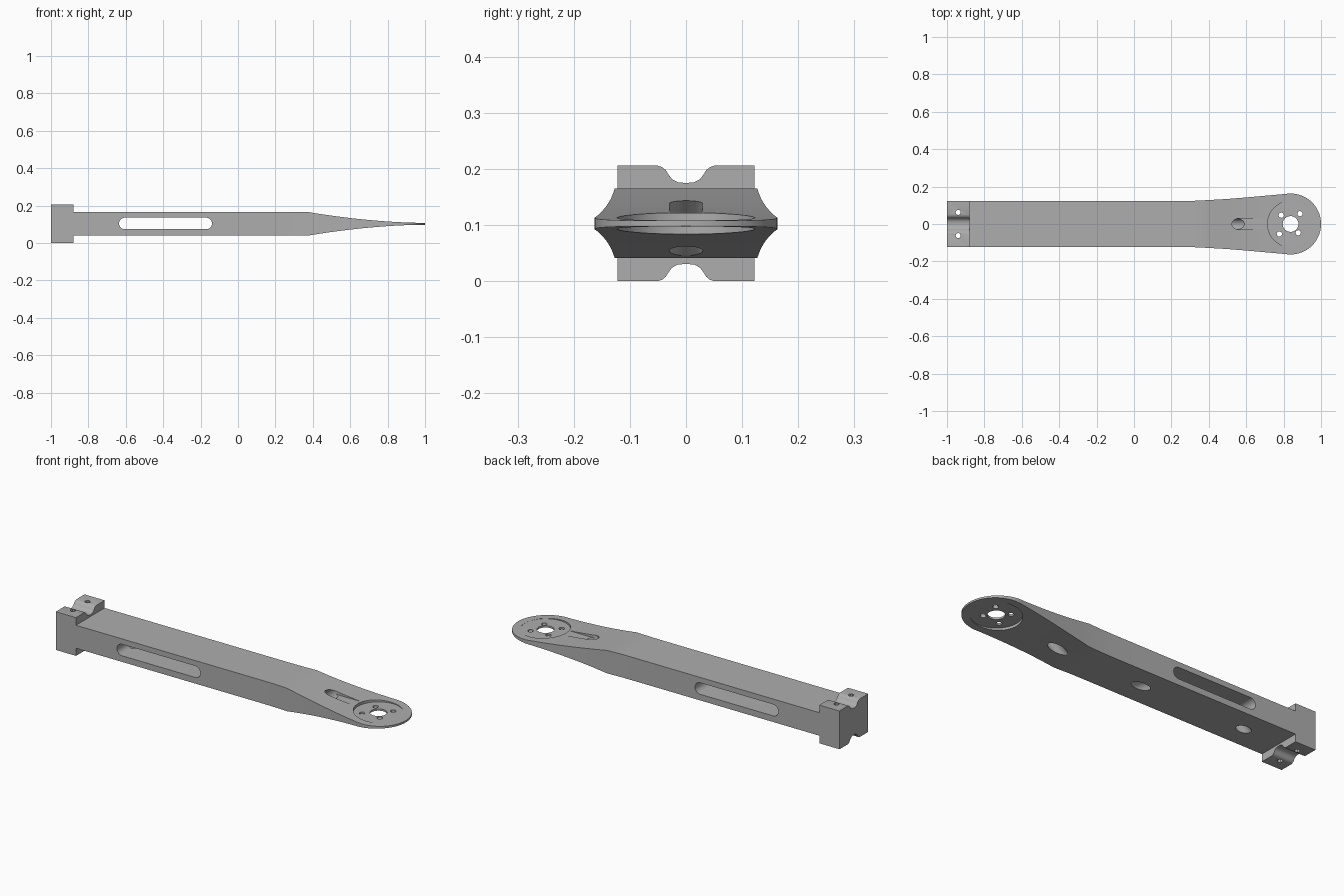
import bpy
import bmesh
import math
from mathutils import Vector

if "Cube" in bpy.data.objects:
    bpy.data.objects.remove(bpy.data.objects["Cube"], do_unlink=True)

MID = 0.103            # height of the centre plane
HUB = 0.837            # centre of the round mounting end
HUB_R = 0.163

grey = bpy.data.materials.new("plain grey")
grey.use_nodes = True
grey.diffuse_color = (0.42, 0.42, 0.42, 1)
grey.node_tree.nodes["Principled BSDF"].inputs["Base Color"].default_value = grey.diffuse_color


def finish(name, bm):
    bmesh.ops.recalc_face_normals(bm, faces=bm.faces)
    mesh = bpy.data.meshes.new(name)
    bm.to_mesh(mesh)
    bm.free()
    mesh.materials.append(grey)
    obj = bpy.data.objects.new(name, mesh)
    bpy.context.collection.objects.link(obj)
    return obj


def prism(name, points, push):
    """Extrude a closed loop of 3D points along a vector."""
    bm = bmesh.new()
    face = bm.faces.new([bm.verts.new(p) for p in points])
    out = bmesh.ops.extrude_face_region(bm, geom=[face])
    verts = [v for v in out["geom"] if isinstance(v, bmesh.types.BMVert)]
    bmesh.ops.translate(bm, verts=verts, vec=push)
    return finish(name, bm)


def box(name, x0, x1, y, z0, z1):
    return prism(name, [(x0, -y, z0), (x1, -y, z0), (x1, y, z0), (x0, y, z0)], (0, 0, z1 - z0))


def rod(name, start, end, radius, sides=32):
    start, end = Vector(start), Vector(end)
    turn = (end - start).to_track_quat("Z", "Y")
    ring = [start + turn @ Vector((radius * math.cos(a), radius * math.sin(a), 0))
            for a in (math.tau * i / sides for i in range(sides))]
    return prism(name, ring, end - start)


def combine(target, other, operation):
    mod = target.modifiers.new("combine", "BOOLEAN")
    mod.operation, mod.solver, mod.object = operation, "EXACT", other
    deps = bpy.context.evaluated_depsgraph_get()
    mesh = bpy.data.meshes.new_from_object(target.evaluated_get(deps))
    target.modifiers.clear()
    target.data = mesh
    bpy.data.objects.remove(other, do_unlink=True)


# Plan outline of the arm: straight, flaring, then a round end
half = [(-0.95, 0.122), (0.22, 0.122), (0.3, 0.123), (0.4, 0.128), (0.5, 0.134), (0.6, 0.142), (0.7, 0.151)]
arc = [math.radians(a) for a in range(100, -101, -5)]
outline = half + [(HUB + HUB_R * math.cos(a), HUB_R * math.sin(a)) for a in arc]
outline += [(x, -y) for x, y in reversed(half)]
arm = prism("arm", [(x, y, 0) for x, y in outline], (0, 0, 0.25))

# Side profile: constant depth, then a concave taper to a thin tip
side = [(-0.97, 0.062)]
for i in range(25):
    t = 1 - i / 24
    side.append((1.001 - 0.621 * t, 0.005 + 0.057 * t ** 1.8))
loop = [(x, -0.3, MID + h) for x, h in side] + [(x, -0.3, MID - h) for x, h in reversed(side)]
combine(arm, prism("side_profile", loop, (0, 0.6, 0)), "INTERSECT")

# Clamp block with a rounded channel above and below
channel = [(0.05, 0.103), (0.042, 0.100), (0.036, 0.095), (0.031, 0.087),
           (0.025, 0.079), (0.015, 0.0735), (0, 0.072)]
rim = [(0.122, 0.103)] + channel + [(-y, h) for y, h in reversed(channel[:-1])] + [(-0.122, 0.103)]
section = [(-1, y, MID + h) for y, h in rim] + [(-1, y, MID - h) for y, h in reversed(rim)]
combine(arm, prism("clamp_block", section, (0.12, 0, 0)), "UNION")

cutters = []

# Long rounded window through the sides
window = []
for cx, first in ((-0.17, -90), (-0.605, 90)):
    for i in range(13):
        a = math.radians(first + 15 * i)
        window.append((cx + 0.031 * math.cos(a), -0.3, 0.105 + 0.031 * math.sin(a)))
cutters.append(prism("window", window, (0, 0.6, 0)))

# Recess on both faces of the round end
floor = 0.005
cutters.append(rod("upper_recess", (HUB, 0, MID + floor), (HUB, 0, 0.25), 0.123, 64))
cutters.append(rod("lower_recess", (HUB, 0, -0.05), (HUB, 0, MID - floor), 0.123, 64))

# Centre hole and four bolt holes
holes = [(HUB, 0, 0.042, 40)]
holes += [(HUB + dx, dy, 0.014, 16) for dx, dy in
          ((-0.05, 0.047), (0.05, 0.055), (-0.06, -0.053), (0.041, -0.047))]
# Screw holes through the clamp block
holes += [(-0.94, y, 0.014, 8) for y in (-0.062, 0.062)]
for x, y, r, sides in holes:
    cutters.append(rod("hole", (x, y, -0.05), (x, y, 0.3), r, sides))

# Slanted cable passages: one right through, two from below into the window
cutters.append(rod("cable_passage", (0.36, 0, -0.035), (0.665, 0, 0.225), 0.03))
cutters.append(rod("middle_passage", (0.07, 0, -0.03), (-0.15, 0, 0.112), 0.029))
cutters.append(rod("rear_passage", (-0.74, 0, -0.03), (-0.6, 0, 0.105), 0.029))

# Shallow cable groove leading to the recess
cutters.append(box("cable_groove", 0.565, 0.73, 0.029, 0.122, 0.2))

for cutter in cutters:
    combine(arm, cutter, "DIFFERENCE")

# One clean material slot and smooth curves with crisp edges
arm.data.materials.clear()
arm.data.materials.append(grey)
for poly in arm.data.polygons:
    poly.material_index = 0
bpy.ops.object.select_all(action="DESELECT")
arm.select_set(True)
bpy.context.view_layer.objects.active = arm
bpy.ops.object.shade_smooth_by_angle(angle=math.radians(25))
